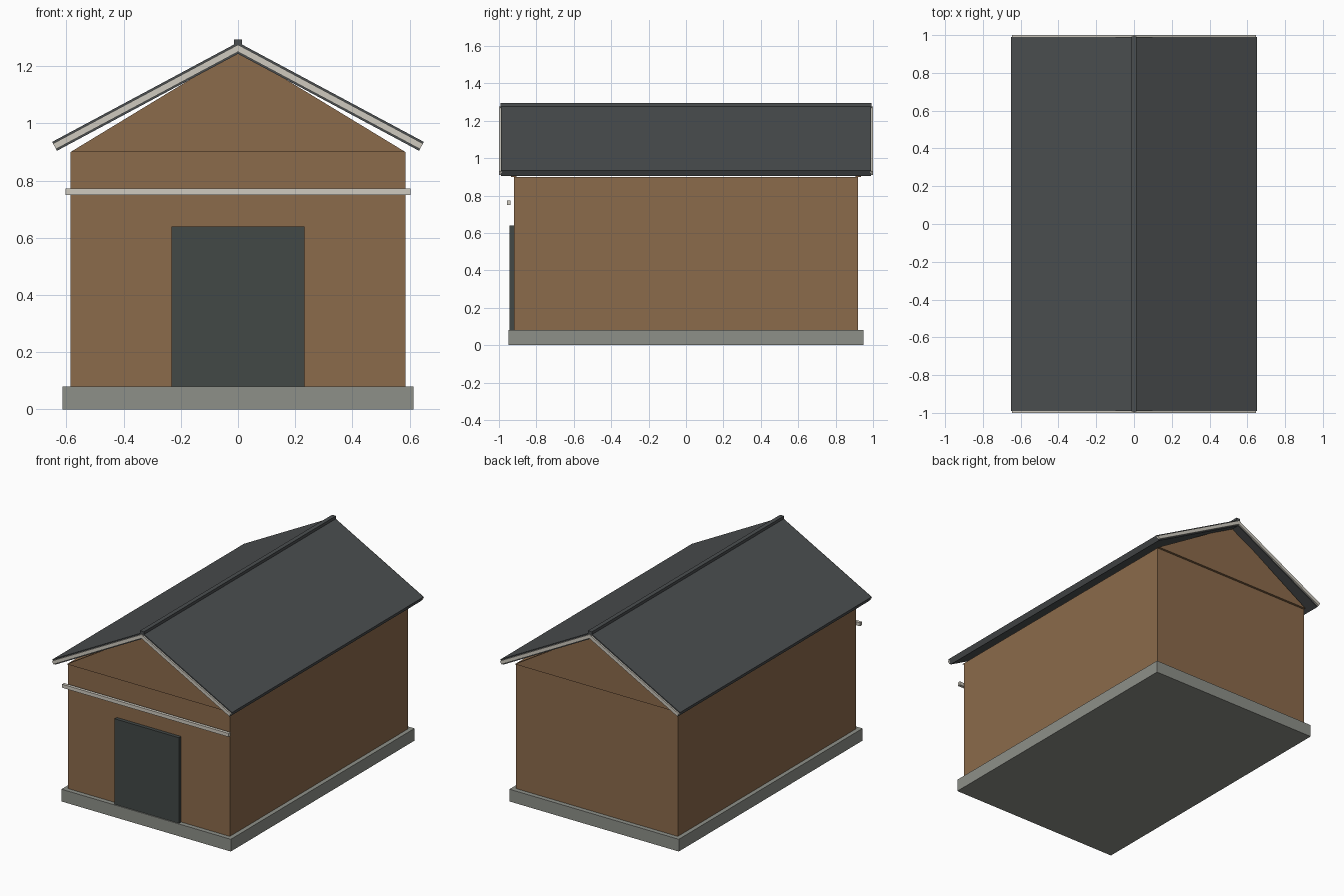
import bpy

if "Cube" in bpy.data.objects:
    bpy.data.objects.remove(bpy.data.objects["Cube"])


def material(name, rgb):
    m = bpy.data.materials.new(name)
    m.diffuse_color = (*rgb, 1)
    m.use_nodes = True
    m.node_tree.nodes["Principled BSDF"].inputs["Base Color"].default_value = m.diffuse_color
    return m


WOOD = material("brown_wall", (0.26, 0.145, 0.07))
ROOF = material("dark_roof", (0.07, 0.077, 0.08))
STONE = material("grey_stone", (0.27, 0.28, 0.25))
TRIM = material("pale_trim", (0.62, 0.59, 0.52))
DOOR = material("dark_door", (0.055, 0.065, 0.062))


def prism(name, profile, y0, y1, mat):
    """Extrude an x-z outline from y0 to y1."""
    n = len(profile)
    area = sum(profile[i][0] * profile[(i + 1) % n][1] - profile[(i + 1) % n][0] * profile[i][1]
               for i in range(n))
    if area < 0:
        profile = profile[::-1]
    verts = [(x, y, z) for y in (y0, y1) for x, z in profile]
    faces = [tuple(range(n)), tuple(range(2 * n - 1, n - 1, -1))]
    faces += [(i, i + n, (i + 1) % n + n, (i + 1) % n) for i in range(n)]
    mesh = bpy.data.meshes.new(name)
    mesh.from_pydata(verts, [], faces)
    mesh.materials.append(mat)
    ob = bpy.data.objects.new(name, mesh)
    bpy.context.collection.objects.link(ob)
    return ob


def box(name, half_x, y0, y1, z0, z1, mat):
    outline = [(-half_x, z0), (half_x, z0), (half_x, z1), (-half_x, z1)]
    return prism(name, outline, y0, y1, mat)


# Plinth, walls, door and front band
box("plinth", 0.613, -0.95, 0.95, 0, 0.08, STONE)
box("walls", 0.585, -0.92, 0.92, 0.08, 0.9, WOOD)
box("door", 0.233, -0.943, -0.92, 0.08, 0.64, DOOR)
box("front_band", 0.603, -0.958, -0.938, 0.75, 0.773, TRIM)

# Gable panels
for end, y in (("front", -0.92), ("back", 0.92)):
    prism(end + "_gable", [(-0.585, 0.9), (0.585, 0.9), (0, 1.255)], y - 0.015, y + 0.015, WOOD)

# Roof slopes with pale barge boards set into both ends
slab = [(0, 1.283), (0.65, 0.935), (0.633, 0.904), (0, 1.243)]
board = [(0, 1.275), (0.647, 0.929), (0.636, 0.910), (0, 1.250)]
for side, s in (("right", 1), ("left", -1)):
    prism(side + "_roof", [(s * x, z) for x, z in slab], -0.99, 0.99, ROOF)
    for end, e in (("front", -1), ("back", 1)):
        y0, y1 = sorted((e * 0.985, e * 1.0))
        prism(f"{side}_{end}_barge_board", [(s * x, z) for x, z in board], y0, y1, TRIM)

# Ridge cap
box("ridge_cap", 0.014, -0.993, 0.993, 1.266, 1.294, ROOF)
